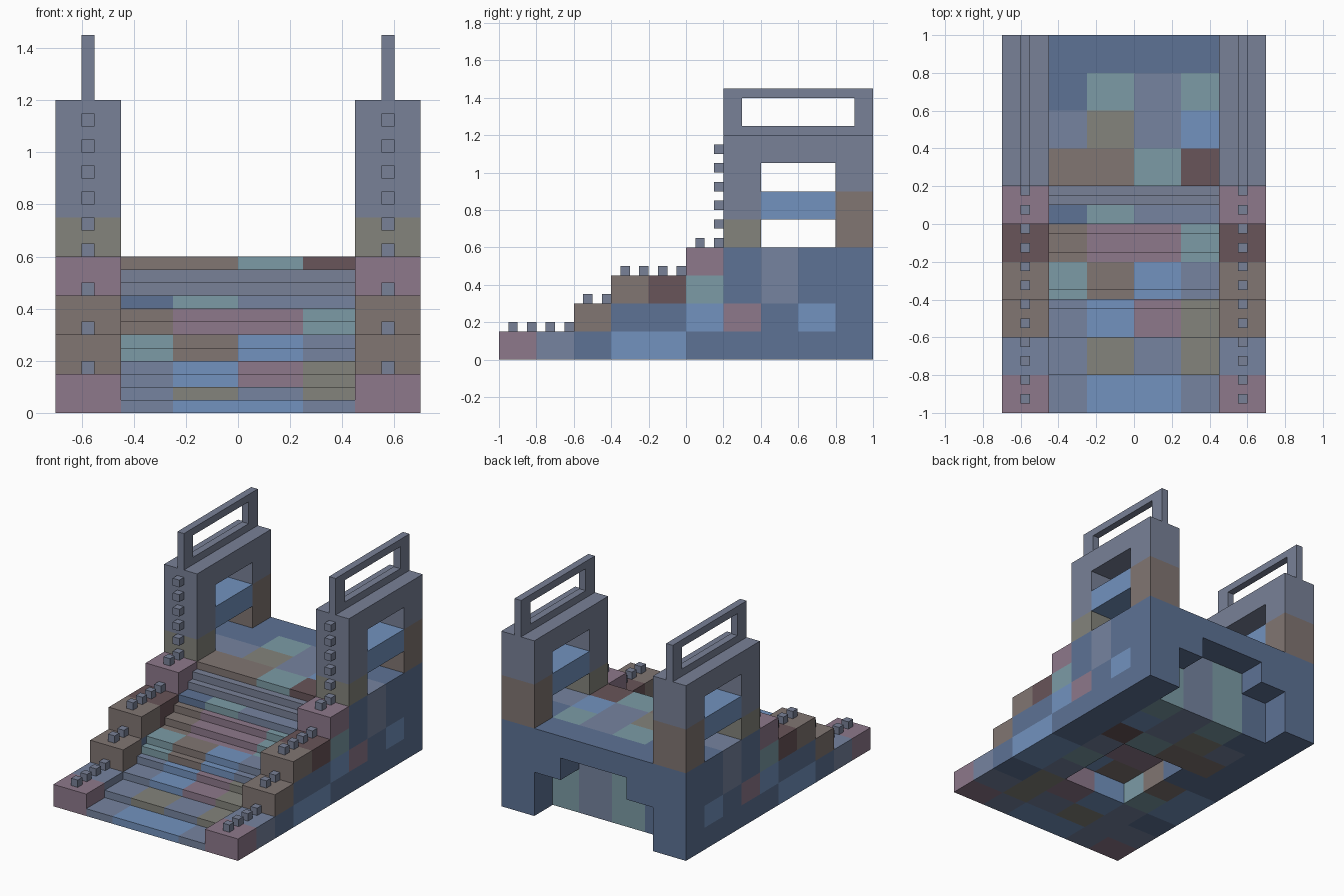
import bpy, bmesh

if "Cube" in bpy.data.objects:
    bpy.data.objects.remove(bpy.data.objects["Cube"])

U = 0.05  # block unit

# Muted palette for the tinted blocks ('.' is the plain slate)
PALETTE = {
    '.': (0.19, 0.22, 0.31), 's': (0.18, 0.23, 0.35), 'b': (0.17, 0.29, 0.52),
    'n': (0.11, 0.17, 0.30), 'p': (0.27, 0.19, 0.26), 't': (0.20, 0.33, 0.38),
    'w': (0.22, 0.18, 0.17), 'g': (0.23, 0.23, 0.20), 'r': (0.14, 0.09, 0.10),
}
KEYS = list(PALETTE)
MATS = []
for key, name in zip(KEYS, ("slate", "steel", "blue", "navy", "mauve", "teal", "taupe", "olive", "maroon")):
    m = bpy.data.materials.new(name)
    m.diffuse_color = (*PALETTE[key], 1)
    m.use_nodes = True
    m.node_tree.nodes["Principled BSDF"].inputs["Base Color"].default_value = m.diffuse_color
    MATS.append(m)


def finish(name, bm):
    bmesh.ops.recalc_face_normals(bm, faces=bm.faces)
    me = bpy.data.meshes.new(name)
    bm.to_mesh(me)
    bm.free()
    for m in MATS:
        me.materials.append(m)
    ob = bpy.data.objects.new(name, me)
    bpy.context.collection.objects.link(ob)
    return ob


def blocks(name, xs, solid, tint):
    """Skin of a block solid: columns xs, unit cells in y and z."""
    bm, verts = bmesh.new(), {}
    nx = len(xs) - 1

    def vert(i, y, z):
        if (i, y, z) not in verts:
            verts[i, y, z] = bm.verts.new((xs[i], y * U, z * U))
        return verts[i, y, z]

    def filled(c):
        return 0 <= c[0] < nx and -20 <= c[1] < 20 and 0 <= c[2] < 30 and solid(*c)

    for i in range(nx):
        for y in range(-20, 20):
            for z in range(30):
                cell = (i, y, z)
                if not filled(cell):
                    continue
                for ax in range(3):
                    for side in (0, 1):
                        nb = list(cell)
                        nb[ax] += 2 * side - 1
                        if filled(nb):
                            continue
                        ring = []
                        for a, b in ((0, 0), (1, 0), (1, 1), (0, 1)):
                            p = list(cell)
                            p[ax] += side
                            p[(ax + 1) % 3] += a
                            p[(ax + 2) % 3] += b
                            ring.append(vert(*p))
                        if not side:
                            ring.reverse()
                        f = bm.faces.new(ring)
                        f.material_index = KEYS.index(tint(i, y, z))
    # merge coplanar cells of one colour into large flat faces
    bmesh.ops.dissolve_limit(bm, angle_limit=0.01, verts=bm.verts, edges=bm.edges,
                             delimit={'MATERIAL'})
    return finish(name, bm)


# Stairs and platform
RISERS = (-20, -16, -12, -9, -8, -7, -3, -1, 0, 2, 3, 4)
TREADS = ("sbbs", "sgsg", "sbpg", "twbs", "wppt", "ntss", "wwtr", "sgsb", "ntst", "nnnn")


def core_solid(i, y, z):
    if z >= sum(r <= y for r in RISERS):
        return False
    inner = i in (1, 2)
    if y >= 16:                                # arch at the back
        return z >= 9 or (z >= 6 and not inner)
    return not (inner and -8 <= y < 4 and z < 3)   # recess underneath


def core_tint(i, y, z):
    if 2 <= y < 4 and z >= 9:
        return '.'
    return TREADS[(y + 20) // 4][i]


blocks("stairs_and_platform", (-0.45, -0.25, 0, 0.25, 0.45), core_solid, core_tint)

# Side walls with two window openings
WALL_TINTS = ("psnbbnnnnn", "..wnnbpnbn", "...wrtnsnn", ".....pnsnn", "......g..w", ".......bbw")


def wall_height(y):
    return 3 if y < -12 else 6 if y < -8 else 9 if y < 0 else 12 if y < 4 else 24


def wall_solid(i, y, z):
    window = 8 <= y < 16 and (12 <= z < 15 or 18 <= z < 21)
    return z < wall_height(y) and not window


def wall_tint(i, y, z):
    return WALL_TINTS[z // 3][(y + 20) // 4] if z < 18 else '.'


# Railing frame on each tower
def rail_solid(i, y, z):
    return y >= 4 and z >= 24 and z < 29 and not (6 <= y < 18 and 25 <= z < 28)


# Studs along the wall tops and up the tower fronts
STUDS = [(y, wall_height(y)) for y in range(-19, 4, 2)] + [(3, z) for z in range(14, 23, 2)]


def stud_row(name, x):
    bm = bmesh.new()
    for y, z in STUDS:
        cube = bmesh.ops.create_cube(bm, size=U)
        bmesh.ops.translate(bm, verts=cube["verts"], vec=(x, (y + 0.5) * U, (z + 0.5) * U))
    finish(name, bm)


for side, s in (("left", -1), ("right", 1)):
    blocks(side + "_wall", sorted((0.45 * s, 0.7 * s)), wall_solid, wall_tint)
    blocks(side + "_railing", sorted((0.55 * s, 0.6 * s)), rail_solid, lambda i, y, z: '.')
    stud_row(side + "_studs", 0.575 * s)
